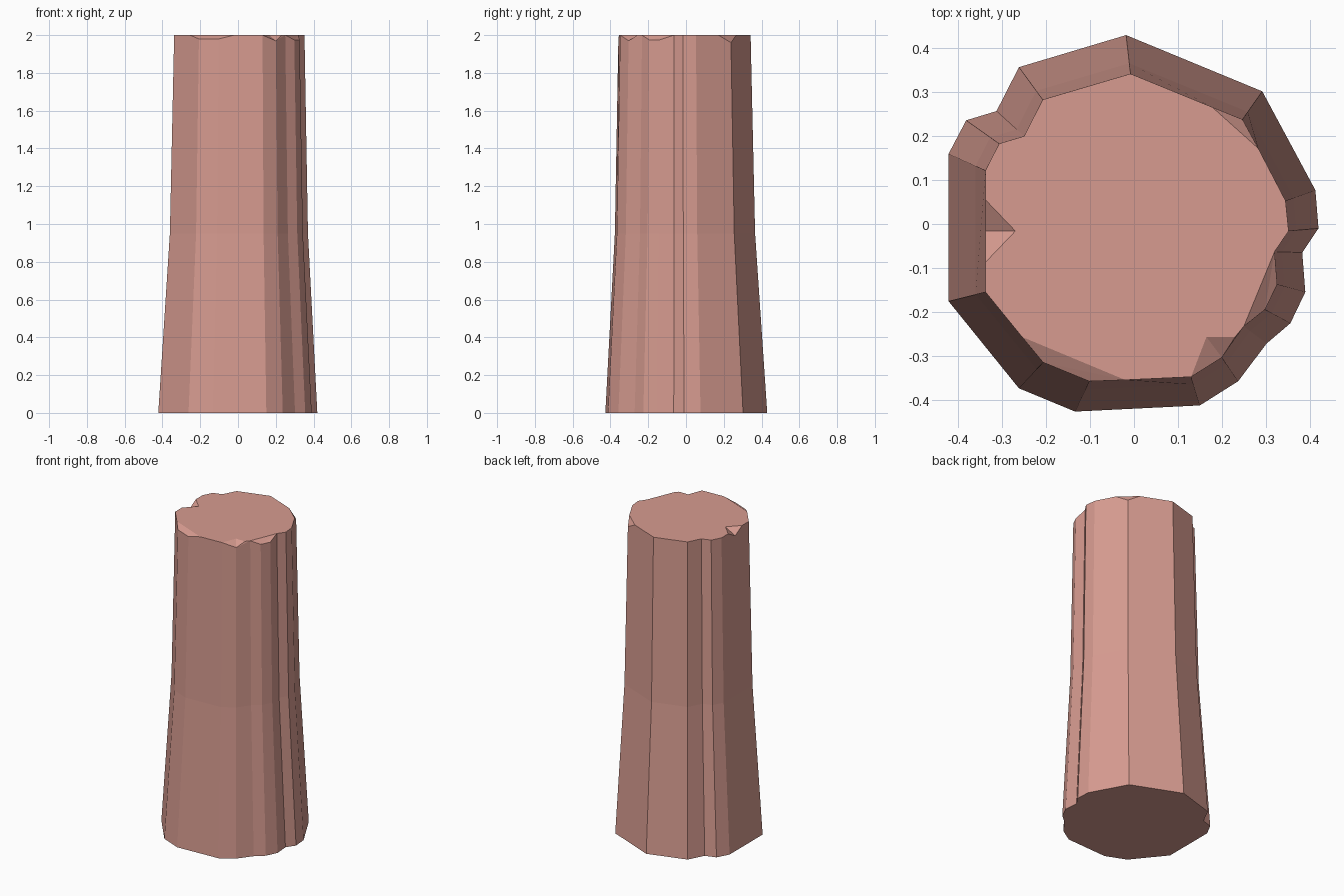
import bpy, bmesh

if "Cube" in bpy.data.objects:
    bpy.data.objects.remove(bpy.data.objects["Cube"])

# Base outline, counter-clockwise from the right
BASE = [(.42, -.01), (.413, .077), (.292, .302), (-.018, .43), (-.262, .357),
        (-.313, .257), (-.382, .236), (-.422, .16), (-.422, -.176),
        (-.262, -.374), (-.134, -.427), (.15, -.413), (.237, -.358),
        (.302, -.272), (.356, -.226), (.39, -.155), (.383, -.065)]

# Top outline: c = corner above a base corner, e = extra point on a chipped edge
# i = inner point of a chip; the number is the depth below the top
RIM = [("c", .352, -.016, 0), ("c", .345, .053, 0), ("e", .283, .172, 0),
       ("c", .247, .238, .04), ("e", .178, .266, 0), ("c", -.008, .342, 0),
       ("c", -.208, .283, 0), ("c", -.25, .2, 0), ("c", -.307, .183, 0),
       ("c", -.338, .122, 0), ("e", -.338, .055, 0), ("e", -.338, -.016, .04),
       ("i", -.27, -.016, 0), ("e", -.338, -.087, 0), ("c", -.338, -.155, 0),
       ("e", -.255, -.257, 0), ("c", -.207, -.315, .02), ("c", -.102, -.358, .02),
       ("e", -.02, -.355, 0), ("c", .13, -.348, 0), ("c", .2, -.304, .03),
       ("i", .165, -.257, 0), ("i", .23, -.257, 0), ("c", .25, -.233, 0),
       ("c", .298, -.195, .025), ("c", .326, -.138, .025), ("c", .32, -.063, 0)]

HEIGHT, WAIST, BLEND = 2.0, 0.95, 0.27

bm = bmesh.new()
rim = [(k, d, bm.verts.new((x, y, HEIGHT - d))) for k, x, y, d in RIM]
outer = [(k, v) for k, d, v in rim if k != "i"]
corners = [v for k, v in outer if k == "c"]
base = [bm.verts.new((x, y, 0)) for x, y in BASE]
waist = [bm.verts.new((t.co.x + (b.co.x - t.co.x) * BLEND,
                       t.co.y + (b.co.y - t.co.y) * BLEND, WAIST))
         for b, t in zip(base, corners)]

# Flared lower sides and underside
n = len(base)
for i in range(n):
    j = (i + 1) % n
    bm.faces.new((base[i], base[j], waist[j], waist[i]))
bm.faces.new(base[::-1])

# Upper sides, each taking in the chipped edge points above it
at = [i for i, (k, v) in enumerate(outer) if k == "c"]
for i in range(n):
    j = (i + 1) % n
    stop = at[j] if j else len(outer)
    edge = [outer[m % len(outer)][1] for m in range(at[i], stop + 1)]
    bm.faces.new([waist[i], waist[j]] + edge[::-1])

# Flat top
bm.faces.new([v for k, d, v in rim if d == 0])

# Sloping chip facets, fanned out from the first lowered point
i = 0
while i < len(rim):
    if rim[i][1] == 0:
        i += 1
        continue
    start, lows, inner = rim[i - 1][2], [], []
    while rim[i][1] > 0 or rim[i][0] == "i":
        (inner if rim[i][0] == "i" else lows).append(rim[i][2])
        i += 1
    fan = lows[1:] + [rim[i][2]] + inner[::-1] + [start]
    for a, b in zip(fan, fan[1:]):
        bm.faces.new((lows[0], a, b))

bmesh.ops.recalc_face_normals(bm, faces=bm.faces)
mesh = bpy.data.meshes.new("chipped_column")
bm.to_mesh(mesh)
bm.free()
column = bpy.data.objects.new("chipped_column", mesh)
bpy.context.collection.objects.link(column)

# Salmon-coloured surface
mat = bpy.data.materials.new("salmon")
mat.diffuse_color = (0.68, 0.33, 0.28, 1)
mat.use_nodes = True
mat.node_tree.nodes["Principled BSDF"].inputs["Base Color"].default_value = mat.diffuse_color
mesh.materials.append(mat)
